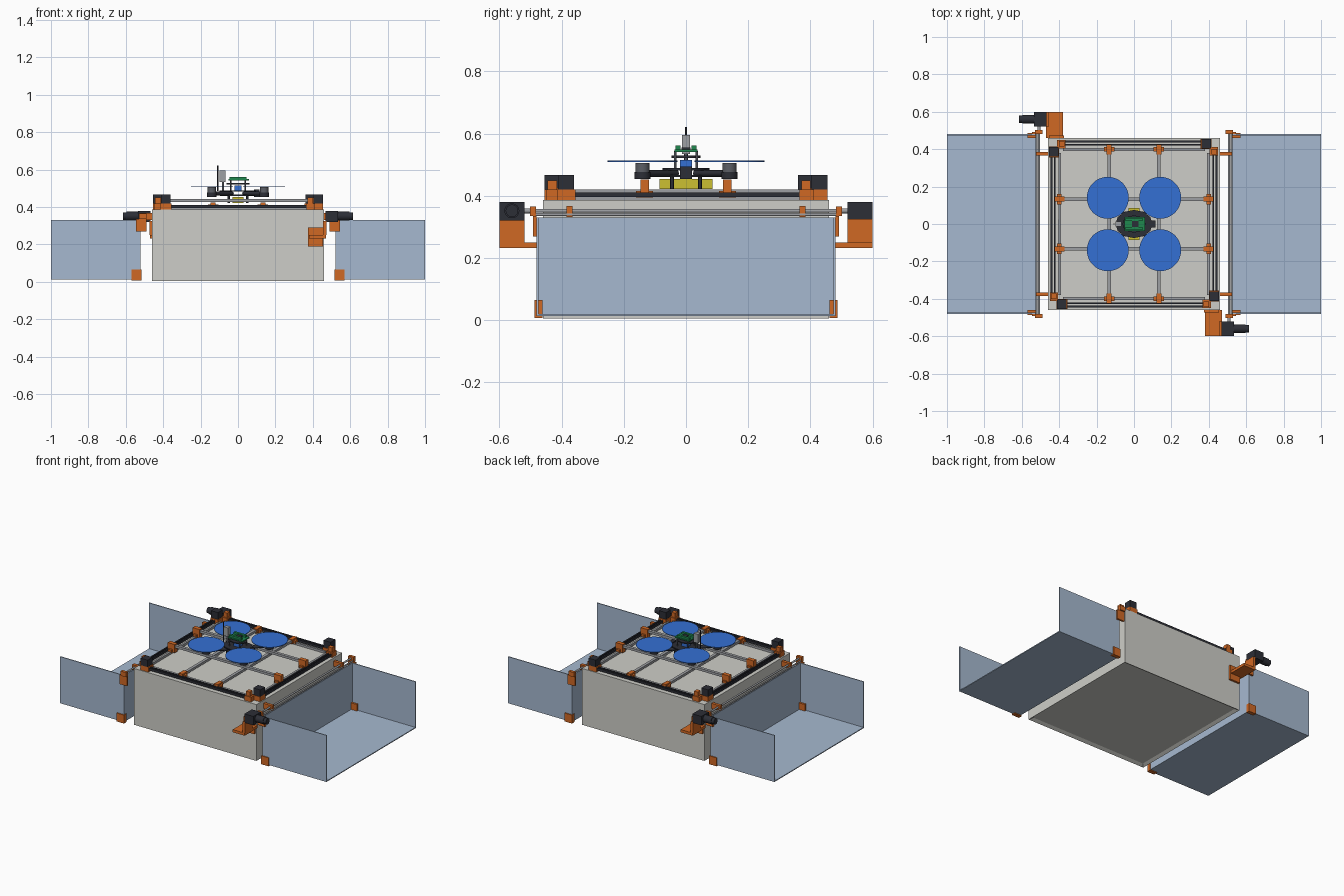
import bpy, bmesh, math
from mathutils import Matrix, Vector

if "Cube" in bpy.data.objects:
    bpy.data.objects.remove(bpy.data.objects["Cube"])


def material(name, *srgb):
    m = bpy.data.materials.new(name)
    m.use_nodes = True
    col = [(c / 255 / 12.92) if c < 11 else ((c / 255 + 0.055) / 1.055) ** 2.4 for c in srgb] + [1]
    m.diffuse_color = col
    m.node_tree.nodes["Principled BSDF"].inputs["Base Color"].default_value = col
    return m


SHELL = material("warm light grey", 206, 206, 200)
TRAY = material("pale steel blue", 166, 185, 208)
ORANGE = material("orange", 208, 104, 36)
BLACK = material("charcoal", 44, 46, 54)
METAL = material("aluminium", 158, 160, 164)
BLUE = material("rotor blue", 52, 112, 212)
GREEN = material("board green", 32, 136, 78)
YELLOW = material("battery yellow", 204, 192, 50)
DARK = material("motor grey", 92, 95, 102)


def finish(bm, name, mat, turn):
    # turn counts quarter turns about the vertical axis
    bmesh.ops.transform(bm, matrix=Matrix.Rotation(turn * math.pi / 2, 4, 'Z'), verts=bm.verts)
    me = bpy.data.meshes.new(name)
    bm.to_mesh(me)
    bm.free()
    me.materials.append(mat)
    ob = bpy.data.objects.new(name, me)
    bpy.context.collection.objects.link(ob)
    return ob


def box(name, mat, x, y, z, turn=0):
    # x, y and z are (low, high) ranges
    bm = bmesh.new()
    bmesh.ops.create_cube(bm, size=1)
    for v in bm.verts:
        v.co = [r[0] if c < 0 else r[1] for c, r in zip(v.co, (x, y, z))]
    return finish(bm, name, mat, turn)


def mid(c, w):
    return (c - w / 2, c + w / 2)


def rod(name, mat, a, b, r, turn=0, sides=24):
    a, b = Vector(a), Vector(b)
    bm = bmesh.new()
    bmesh.ops.create_cone(bm, cap_ends=True, segments=sides, radius1=r, radius2=r, depth=(b - a).length)
    rot = (b - a).to_track_quat('Z', 'Y').to_matrix().to_4x4()
    bmesh.ops.transform(bm, matrix=Matrix.Translation((a + b) / 2) @ rot, verts=bm.verts)
    for f in bm.faces:
        f.smooth = len(f.verts) == 4
    for e in bm.edges:
        e.smooth = all(len(f.verts) == 4 for f in e.link_faces)
    return finish(bm, name, mat, turn)


# Station body with a recessed underside
body = box("station_body", SHELL, (-.46, .46), (-.46, .46), (.005, .387))
bm = bmesh.new()
bm.from_mesh(body.data)
bm.normal_update()
under = [f for f in bm.faces if f.normal.z < -.9]
bmesh.ops.inset_region(bm, faces=under, thickness=.03, depth=-.012)
bm.to_mesh(body.data)
bm.free()

# Opened covers, hinges and drives, identical on both sides by a half turn
for turn, side in ((0, "left"), (2, "right")):
    box(side + "_cover_floor", TRAY, (.52, 1), (-.48, .48), (.014, .02), turn)
    box(side + "_cover_inner_wall", TRAY, (.52, .526), (-.48, .48), (.02, .33), turn)
    for s, end in ((-1, "front"), (1, "back")):
        tag = side + "_" + end
        box(tag + "_cover_wall", TRAY, (.526, 1), mid(s * .477, .006), (.02, .33), turn)
        box(tag + "_lower_bracket", ORANGE, (.515, .57), mid(s * .474, .026), (.008, .065), turn)
        box(tag + "_hinge_lug", ORANGE, (.49, .545), mid(s * .486, .012), (.27, .335), turn)
        box(tag + "_hinge_collar", ORANGE, (.49, .53), mid(s * .492, .02), (.335, .366), turn)
        box(tag + "_hinge_arm", ORANGE, (.455, .525), mid(s * .375, .02), (.332, .367), turn)
    rod(side + "_hinge_rod", METAL, (.508, -.5, .352), (.508, .5, .352), .006, turn)
    rod(side + "_guide_rod", METAL, (.522, -.49, .34), (.522, .49, .34), .005, turn)

    # Cover drive with its shelf
    box(side + "_mount_plate", ORANGE, (.375, .455), (-.474, -.46), (.19, .29), turn)
    box(side + "_drive_shelf", ORANGE, (.38, .47), (-.6, -.46), (.232, .25), turn)
    box(side + "_drive_upright", ORANGE, (.455, .472), (-.6, -.52), (.25, .325), turn)
    box(side + "_drive_gearbox", BLACK, (.468, .535), (-.6, -.52), (.32, .38), turn)
    rod(side + "_drive_motor", BLACK, (.535, -.56, .352), (.595, -.56, .352), .024, turn)
    rod(side + "_drive_motor_cap", BLACK, (.595, -.56, .352), (.615, -.56, .352), .02, turn)
    rod(side + "_drive_shaft", METAL, (.508, -.52, .352), (.508, -.49, .352), .008, turn)

# Centring rails: one side repeated four times
for turn, side in enumerate(("back", "right", "front", "left")):
    n = side + "_rail_"
    box(n + "motor_base", ORANGE, (.355, .415), (.40, .455), (.387, .42), turn)
    box(n + "motor", BLACK, (.36, .412), (.403, .455), (.42, .467), turn)
    box(n + "idler_base", ORANGE, (-.412, -.365), (.405, .45), (.387, .42), turn)
    box(n + "idler_cap", ORANGE, (-.40, -.372), (.415, .445), (.42, .45), turn)
    for y in (.424, .441):
        box(n + "belt", BLACK, (-.37, .37), mid(y, .009), (.396, .411), turn)
    box(n + "beam", METAL, (-.38, .38), mid(.398, .014), (.387, .402), turn)
    high = turn % 2
    top = .452 if high else .425
    for x in (-.133, .133):
        box(n + "slider", ORANGE, mid(x, .028), (.372, .425), (.395, top), turn)
        box(n + "slider_wing", ORANGE, mid(x, .055), (.388, .412), (.395, .415), turn)

# Crossing push bars
for c in (-.133, .133):
    box("lower_push_bar", METAL, mid(c, .02), (-.39, .39), (.404, .42))
    box("upper_push_bar", METAL, (-.39, .39), mid(c, .02), (.428, .444))

# Drone frame
box("drone_battery", YELLOW, mid(0, .06), (-.085, .085), (.422, .455))
for z, r in ((.46, .095), (.482, .1), (.522, .062)):
    plate = rod("drone_plate", BLACK, (0, 0, z), (0, 0, z + .007), r, sides=12)
    plate.scale.y = .75
for sx in (-1, 1):
    for sy in (-1, 1):
        x, y = sx * .14, sy * .14
        rod("drone_arm", BLACK, (sx * .03, sy * .03, .472), (x, y, .472), .011, sides=8)
        rod("drone_motor_mount", BLACK, (x, y, .455), (x, y, .477), .026)
        rod("drone_motor", DARK, (x, y, .477), (x, y, .506), .023)
        rod("rotor_disc", BLUE, (x, y, .509), (x, y, .513), .112, sides=48)
        rod("drone_standoff", DARK, (sx * .04, sy * .035, .485), (sx * .04, sy * .035, .545), .004, sides=8)
        rod("drone_foot", BLACK, (sx * .05, sy * .045, .422), (sx * .05, sy * .045, .46), .006, sides=8)

# Drone electronics and mast
box("flight_controller", BLUE, mid(0, .04), mid(0, .04), (.489, .515))
box("main_board", GREEN, (-.05, .06), mid(0, .075), (.541, .549))
box("board_chip", BLACK, (-.01, .025), mid(0, .03), (.549, .556))
for y in (-.025, .025):
    box("board_connector", GREEN, (-.045, .045), mid(y, .016), (.549, .562))
rod("receiver_mast", DARK, (-.08, 0, .489), (-.08, 0, .535), .006, sides=8)
box("receiver", METAL, (-.098, -.066), mid(0, .026), (.535, .595))
rod("antenna", BLACK, (-.108, 0, .485), (-.108, 0, .622), .003, sides=8)
box("camera", BLACK, (.085, .115), mid(0, .04), (.455, .495))
